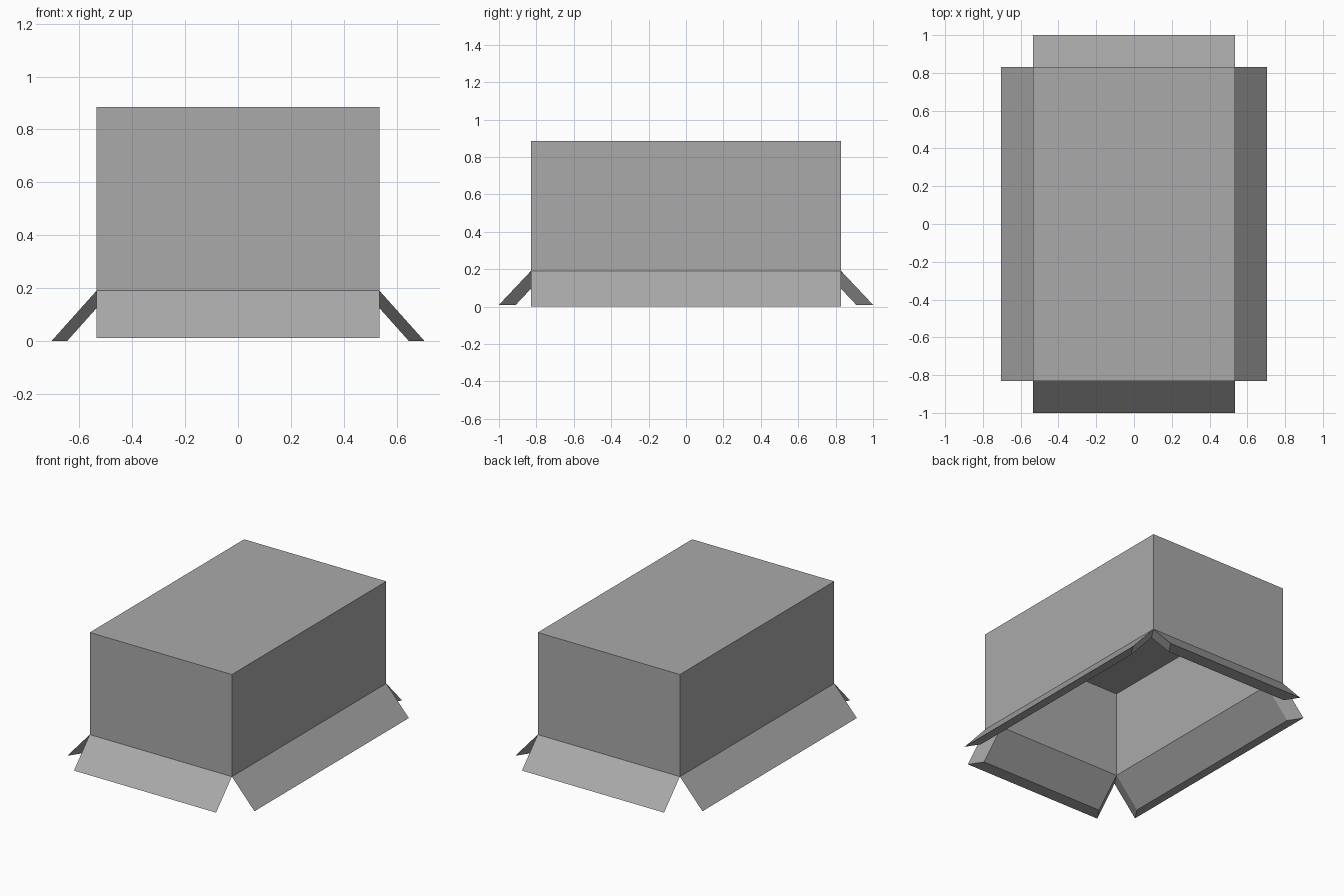
import bpy

# Remove the default cube only
cube = bpy.data.objects.get("Cube")
if cube:
    bpy.data.objects.remove(cube, do_unlink=True)

# Single card colour
GREY = (0.4, 0.4, 0.4, 1.0)
card = bpy.data.materials.new("grey card")
card.use_nodes = True
card.diffuse_color = GREY
card.node_tree.nodes["Principled BSDF"].inputs["Base Color"].default_value = GREY

HALF_X, HALF_Y = 0.535, 0.83      # outer half sizes
WALL_X, WALL_Y = 0.059, 0.09      # wall thicknesses
RIM, TOP, CEILING = 0.19, 0.885, 0.785
SPREAD = 0.17                     # how far the flaps reach outward


def make_object(name, verts, faces):
    mesh = bpy.data.meshes.new(name)
    mesh.from_pydata(verts, [], faces)
    mesh.materials.append(card)
    mesh.update()
    obj = bpy.data.objects.new(name, mesh)
    bpy.context.collection.objects.link(obj)
    return obj


def ring(x, y, z):
    return [(-x, -y, z), (x, -y, z), (x, y, z), (-x, y, z)]


# Upturned box: outer shell and inner shell, open underneath
verts = (ring(HALF_X, HALF_Y, RIM) + ring(HALF_X, HALF_Y, TOP)
         + ring(HALF_X - WALL_X, HALF_Y - WALL_Y, RIM)
         + ring(HALF_X - WALL_X, HALF_Y - WALL_Y, CEILING))
faces = [(4, 5, 6, 7), (11, 10, 9, 8 + 3 - 3)]
faces[1] = tuple(reversed(range(12, 16)))
for i in range(4):
    j = (i + 1) % 4
    faces.append((i, j, j + 4, i + 4))
    faces.append((i + 8, i + 12, j + 12, j + 8))
make_object("box_body", verts, faces)


def flap(name, along_x, sign, foot):
    """Splayed flap whose ends taper inward along the rim."""
    reach, wall, half, inset = ((HALF_X, WALL_X, HALF_Y, WALL_Y) if along_x
                                else (HALF_Y, WALL_Y, HALF_X, WALL_X))
    profile = [(reach, RIM, half), (reach + SPREAD, foot, half),
               (reach + SPREAD - wall, foot, half - inset),
               (reach - wall, RIM, half - inset)]
    points = []
    for end in (-1, 1):
        for out, z, width in profile:
            a, b = sign * out, end * width
            points.append((a, b, z) if along_x else (b, a, z))
    # Outer, foot and inner faces, then the two ends
    quads = [(0, 1, 5, 4), (1, 2, 6, 5), (2, 3, 7, 6),
             (3, 2, 1, 0), (4, 5, 6, 7)]
    if along_x == (sign > 0):
        pass
    else:
        quads = [q[::-1] for q in quads]
    return make_object(name, points, quads)


# Four flaps around the rim
for sign, side, end in ((1, "left", "back"), (-1, "right", "front")):
    flap(side + "_flap", True, sign, 0.0)
    flap(end + "_flap", False, sign, 0.01)
